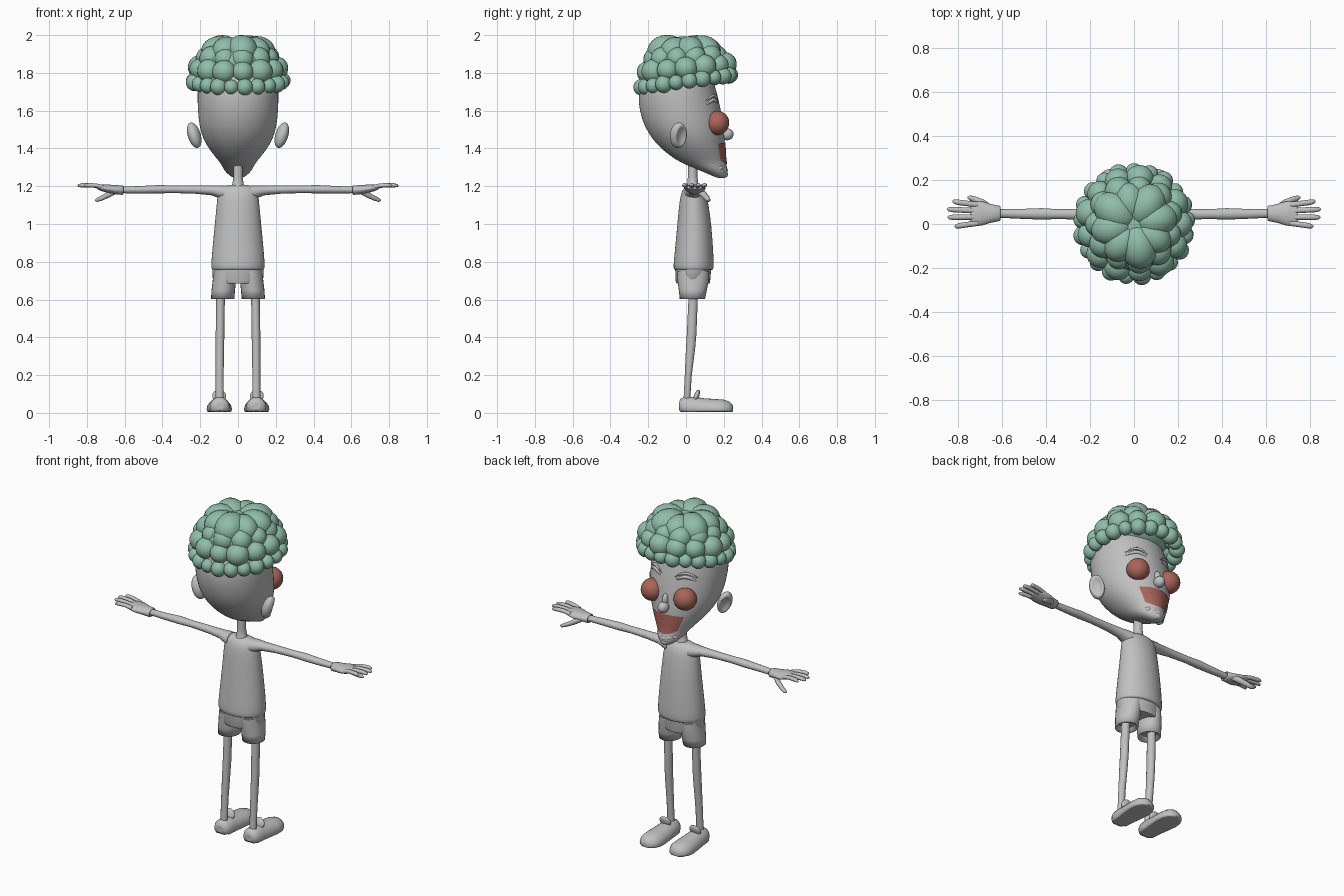
import bpy, bmesh, math
from mathutils import Vector, Matrix, Euler

cube = bpy.data.objects.get("Cube")
if cube:
    bpy.data.objects.remove(cube)


def material(name, rgb):
    m = bpy.data.materials.new(name)
    m.use_nodes = True
    m.diffuse_color = (*rgb, 1)
    m.node_tree.nodes["Principled BSDF"].inputs["Base Color"].default_value = (*rgb, 1)
    return m


GREY = material("plain grey", (0.53, 0.53, 0.53))
GREEN = material("hair green", (0.28, 0.51, 0.40))
RED = material("brick red", (0.40, 0.13, 0.10))


def finish(name, bm, mat, smooth=True):
    bmesh.ops.recalc_face_normals(bm, faces=bm.faces)
    for f in bm.faces:
        f.smooth = smooth and len(f.verts) < 5
    mesh = bpy.data.meshes.new(name)
    bm.to_mesh(mesh)
    bm.free()
    mesh.materials.append(mat)
    obj = bpy.data.objects.new(name, mesh)
    bpy.context.collection.objects.link(obj)
    return obj


def sweep(name, axis, rings, mat=GREY, n=20, floor=None):
    """Elliptical rings (position, centre a, centre b, radius a, radius b) along an axis."""
    bm = bmesh.new()
    loops = []
    for p, ca, cb, ra, rb in rings:
        loop = []
        for i in range(n):
            t = math.tau * i / n
            a, b = ca + ra * math.cos(t), cb + rb * math.sin(t)
            co = {"x": (p, a, b), "y": (a, p, b), "z": (a, b, p)}[axis]
            if floor is not None:
                co = (co[0], co[1], max(co[2], floor))
            loop.append(bm.verts.new(co))
        loops.append(loop)
    for lo, hi in zip(loops, loops[1:]):
        for i in range(n):
            j = (i + 1) % n
            bm.faces.new((lo[i], lo[j], hi[j], hi[i]))
    bm.faces.new(loops[0])
    bm.faces.new(loops[-1])
    return finish(name, bm, mat)


def body(name, profile):
    """Upright form from (height, back y, front y, half width)."""
    return sweep(name, "z", [(z, 0, (b + f) / 2, w, (f - b) / 2) for z, b, f, w in profile], n=32)


def blobs(name, items, mat=GREY, seg=18):
    """Ellipsoids (location, scale, rotation) in one mesh."""
    bm = bmesh.new()
    for loc, scale, rot in items:
        bmesh.ops.create_uvsphere(bm, u_segments=seg, v_segments=seg // 2 + 2, radius=1,
                                  matrix=Matrix.LocRotScale(Vector(loc), Euler(rot), Vector(scale)))
    return finish(name, bm, mat)


def pair(obj):
    """Mirror a left part across x to make the right part."""
    base = obj.name
    obj.name = "left_" + base
    twin = obj.copy()
    twin.data = obj.data.copy()
    twin.name = "right_" + base
    twin.data.transform(Matrix.Scale(-1, 4, (1, 0, 0)))
    twin.data.flip_normals()
    bpy.context.collection.objects.link(twin)


def soften(obj):
    m = obj.modifiers.new("soften", "SUBSURF")
    m.levels = m.render_levels = 1
    return obj


# Head and neck
head = soften(body("head", [
    (1.243, .165, .205, .02), (1.255, .14, .217, .045), (1.285, .07, .222, .075),
    (1.32, -.02, .212, .09), (1.36, -.085, .208, .125), (1.42, -.155, .206, .17),
    (1.48, -.2, .203, .197), (1.55, -.235, .196, .21), (1.65, -.256, .176, .216),
    (1.75, -.25, .15, .215), (1.85, -.19, .11, .17), (1.9, -.1, .05, .08)]))
body("neck", [(1.18, -.01, .08, .045), (1.21, .006, .066, .03), (1.25, .01, .06, .024),
              (1.34, .01, .06, .026)])

# Face
pair(blobs("eye", [((.11, .165, 1.535), (.064,) * 3, (0, 0, 0))], RED, 28))
blobs("nose", [((0, .216, 1.475), (.03, .036, .032), (0, 0, 0)),
               ((0, .195, 1.51), (.018, .025, .04), (0, 0, 0))])
blobs("chin_tuft", [((.024 * i, .2 - .006 * i * i, 1.285 + .006 * abs(i)), (.02, .022, .016), (0, 0, 0))
                    for i in range(-2, 3)] + [((0, .2, 1.262), (.025, .022, .018), (0, 0, 0))])


def brow(name, lift, r):
    rings = []
    for i in range(9):
        t = i / 8
        x = .045 + .11 * t
        y = -.04 + .212 * math.sqrt(1 - (x / .216) ** 2)
        fat = r * math.sin(math.pi * (.1 + .8 * t))
        rings.append((x, y, 1.632 + lift + .026 * math.sin(math.pi * t), fat, fat))
    pair(sweep(name, "x", rings, n=10))


brow("eyebrow", 0, .011)
brow("brow_crease", .022, .008)

# Open smile hugging the face
bm = bmesh.new()
grid = []
for j in range(9):
    v = j / 8
    grid.append([])
    for i in range(17):
        u = i / 8 - 1
        top, low = 1.432 - .006 * u * u, 1.315 + .022 * u * u
        grid[-1].append(bm.verts.new((u * (.07 + .036 * v), .35, low + (top - low) * v)))
for r0, r1 in zip(grid, grid[1:]):
    for i in range(16):
        bm.faces.new((r0[i + 1], r0[i], r1[i], r1[i + 1]))
mouth = finish("mouth", bm, RED)
wrap = mouth.modifiers.new("hug", "SHRINKWRAP")
wrap.target = head
wrap.wrap_method = "PROJECT"
wrap.use_project_x = wrap.use_project_z = False
wrap.use_project_y = True
wrap.use_negative_direction = True
wrap.use_positive_direction = False
wrap.offset = .005

# Cupped ears
ear = blobs("ear", [((0, 0, 0), (.034, .046, .07), (0, 0, 0))], GREY, 28)
cup = Vector((.85, .5, 0)).normalized()
for v in ear.data.vertices:
    unit = Vector((v.co.x / .034, v.co.y / .046, v.co.z / .07))
    v.co -= cup * .075 * max(0, unit.dot(cup) - .62)
ear.data.transform(Matrix.LocRotScale(Vector((.232, -.04, 1.47)), Euler((0, .3, .2)), Vector((1, 1, 1))))
pair(ear)


# Curly hair: rings of round clumps, lower at the nape
def curls(name, n, ring, z, tilt, scale, phase):
    items = []
    for i in range(n):
        a = math.tau * (i + phase) / n
        k = 1 + .08 * math.sin(i * 2.4)
        x, y = ring * math.cos(a), ring * math.sin(a)
        items.append(((x, y, z + tilt * y), [s * k for s in scale], (0, 0, a)))
    blobs(name, items, GREEN)


curls("hair_fringe", 21, .235, 1.757, .14, (.044, .042, .043), .25)
curls("hair_lower", 13, .207, 1.825, .1, (.06, .062, .06), 0)
curls("hair_upper", 11, .16, 1.88, .05, (.066, .062, .062), .5)
curls("hair_crown", 8, .1, 1.915, 0, (.1, .08, .08), .25)
blobs("hair_core", [((0, -.01, 1.85), (.2, .2, .12), (0, 0, 0))], GREEN, 24)

# Shirt and shorts
soften(body("shirt", [
    (.755, -.045, .13, .125), (.757, -.064, .144, .139), (.775, -.068, .148, .143),
    (.85, -.06, .145, .138), (1.0, -.046, .135, .123), (1.12, -.035, .117, .112),
    (1.17, -.025, .104, .106), (1.195, -.008, .088, .092), (1.21, .01, .065, .05)]))
body("shorts_hip", [(.685, -.05, .125, .115), (.70, -.055, .128, .133), (.78, -.058, .135, .137)])
pair(sweep("shorts_leg", "z", [(.625, .08, .034, .04, .04), (.603, .08, .034, .056, .06),
                               (.603, .081, .034, .062, .067), (.65, .078, .036, .062, .074),
                               (.70, .072, .038, .062, .083), (.75, .068, .038, .06, .085)], n=24))

# Legs and shoes
pair(sweep("leg", "z", [(.06, .097, .004, .021, .018), (.2, .097, .012, .021, .019),
                        (.34, .096, .024, .022, .025), (.42, .095, .03, .023, .026),
                        (.66, .092, .04, .023, .025)], n=14))
pair(sweep("shoe", "y", [
    (-.036, .097, .035, .02, .02), (-.03, .097, .035, .04, .04), (-.01, .097, .03, .052, .053),
    (.04, .097, .025, .056, .06), (.1, .098, .022, .062, .055), (.16, .099, .02, .067, .053),
    (.2, .099, .02, .064, .05), (.23, .099, .02, .05, .04), (.245, .099, .02, .03, .025),
    (.25, .099, .02, .012, .012)], n=24, floor=.006))
pair(blobs("shoe_tongue", [((.1, .056, .09), (.037, .014, .034), (-.35, 0, 0))]))

# Arms with sleeves
pair(sweep("arm", "x", [
    (.07, .04, 1.165, .05, .04), (.105, .042, 1.172, .042, .033), (.14, .043, 1.178, .032, .026),
    (.22, .044, 1.182, .026, .022), (.34, .045, 1.184, .022, .02), (.42, .046, 1.184, .026, .022),
    (.5, .046, 1.182, .023, .02), (.62, .048, 1.18, .019, .017)], n=16))

# Gloved hands
pair(sweep("glove", "x", [
    (.625, .048, 1.179, .02, .015), (.606, .048, 1.179, .03, .021), (.612, .048, 1.179, .035, .025),
    (.65, .048, 1.182, .042, .024), (.69, .048, 1.187, .055, .022), (.725, .046, 1.192, .056, .017),
    (.745, .046, 1.195, .045, .011)], n=20))
for name, start, end, reach in (("index_finger", .087, .102, .825), ("middle_finger", .06, .067, .85),
                                ("ring_finger", .032, .03, .847), ("little_finger", .004, -.011, .815)):
    rings = []
    for t, r in ((0, .013), (.4, .0125), (.8, .0125), (.95, .009), (1, .003)):
        rings.append((.71 + (reach - .71) * t, start + (end - start) * t,
                      1.194 + .012 * math.sin(2.4 * t), r, r * .9))
    pair(sweep(name, "x", rings, n=12))
pair(sweep("thumb", "x", [
    (.64, .065, 1.178, .016, .016), (.68, .092, 1.158, .018, .017), (.72, .11, 1.138, .015, .014),
    (.745, .118, 1.128, .012, .011), (.757, .12, 1.125, .004, .004)], n=12))
